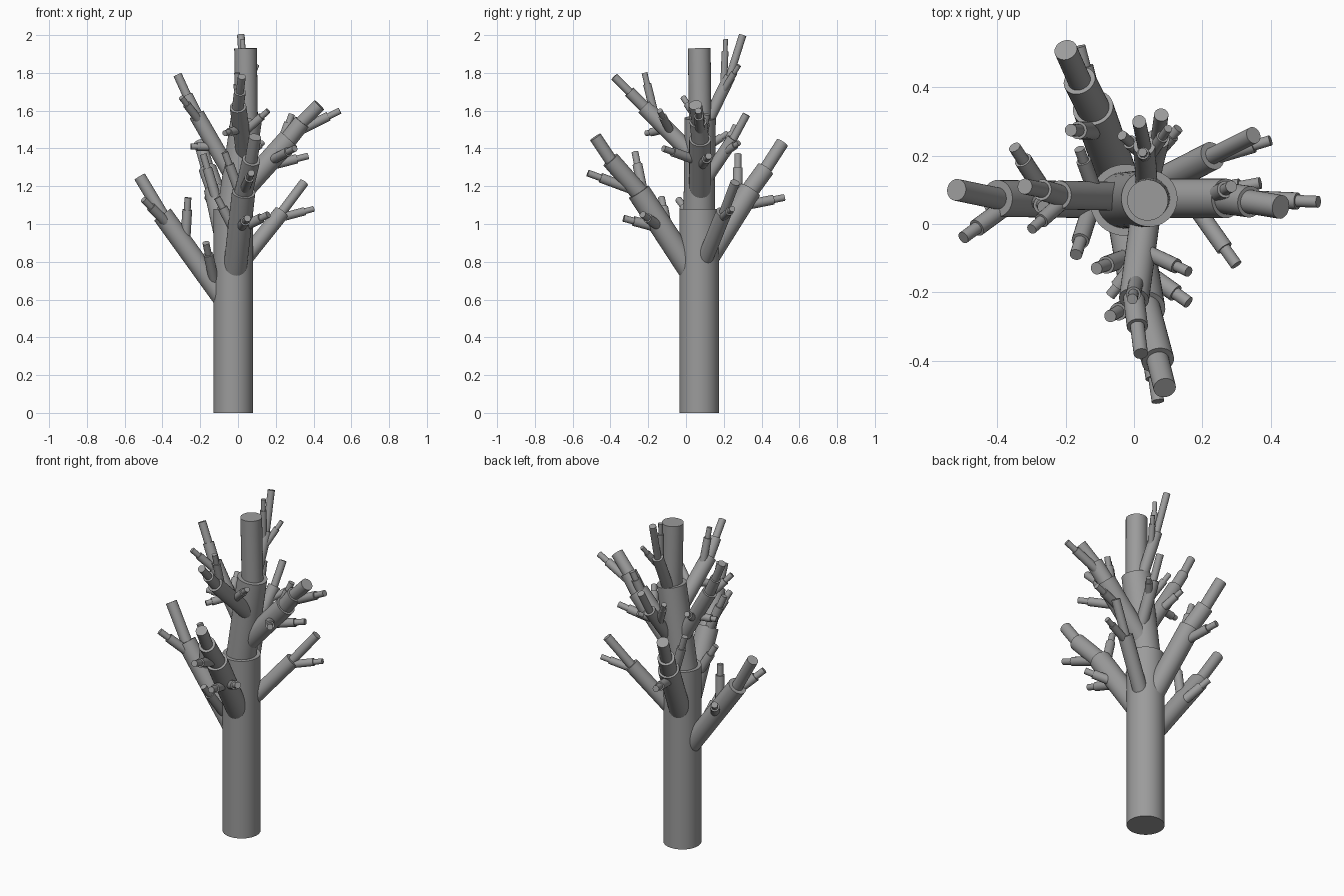
import bpy
import bmesh
import math
from mathutils import Matrix, Vector

default_cube = bpy.data.objects.get("Cube")
if default_cube:
    bpy.data.objects.remove(default_cube, do_unlink=True)

# One plain grey for the whole tree
GREY = (0.33, 0.33, 0.33, 1)
bark = bpy.data.materials.new("bark_grey")
bark.use_nodes = True
bark.diffuse_color = GREY
bark.node_tree.nodes["Principled BSDF"].inputs["Base Color"].default_value = GREY


def add_rod(mesh, start, end, radius, sides):
    """Add a capped cylinder running between two points."""
    axis = end - start
    turn = axis.to_track_quat("Z", "Y").to_matrix().to_4x4()
    place = Matrix.Translation((start + end) / 2) @ turn
    bmesh.ops.create_cone(mesh, cap_ends=True, segments=sides, radius1=radius,
                          radius2=radius, depth=axis.length, matrix=place)


def stepped_rod(name, points, radii, sides=32):
    """Build a chain of cylinders, each one thinner than the one below."""
    points = [Vector(point) for point in points]
    mesh = bmesh.new()
    for index, radius in enumerate(radii):
        start, end = points[index], points[index + 1]
        if index:
            # sink the thinner piece slightly into the thicker one
            start = start - (end - start).normalized() * radius / 2
        add_rod(mesh, start, end, radius, sides)
    data = bpy.data.meshes.new(name)
    mesh.to_mesh(data)
    mesh.free()
    data.materials.append(bark)
    part = bpy.data.objects.new(name, data)
    bpy.context.collection.objects.link(part)
    bpy.ops.object.select_all(action="DESELECT")
    part.select_set(True)
    bpy.context.view_layer.objects.active = part
    bpy.ops.object.shade_smooth_by_angle(angle=math.radians(40))
    return part


def limb(name, points, radii, twig_radius, twigs):
    """Build a branch and its twigs; a twig is (share along first piece, tip)."""
    stepped_rod(name, points, radii)
    root, knee = Vector(points[0]), Vector(points[1])
    for number, (share, tip) in enumerate(twigs, start=1):
        base = root.lerp(knee, share)
        tip = Vector(tip)
        joint = base.lerp(tip, 0.75)
        stepped_rod(f"{name}_twig_{number}", [base, joint, tip],
                    [twig_radius, twig_radius * 0.7], sides=20)


# Trunk in three steps
TRUNK = (-0.025, 0.07)
stepped_rod("trunk",
            [(*TRUNK, 0), (*TRUNK, 1.08), (0.045, 0.075, 1.56), (0.04, 0.07, 1.93)],
            [0.105, 0.083, 0.06], sides=48)

# Lower ring of branches, growing from the thick trunk
limb("lower_right_branch",
     [(*TRUNK, 0.53), (-0.4, 0.075, 1.05), (-0.52, 0.1, 1.25)],
     [0.054, 0.032], 0.026,
     [(0.85, (-0.5, -0.04, 1.13)),
      (0.68, (-0.265, 0.05, 1.14)),
      (0.6, (-0.35, 0.225, 0.98)),
      (0.25, (-0.17, -0.09, 0.9))])

limb("lower_front_branch",
     [(*TRUNK, 0.68), (0.03, -0.25, 1.17), (0.07, -0.4, 1.34), (0.09, -0.48, 1.46)],
     [0.062, 0.048, 0.033], 0.026,
     [(0.6, (0.16, -0.23, 1.05)),
      (0.6, (0.05, -0.33, 1.03)),
      (0.5, (-0.11, -0.13, 1.14)),
      (0.9, (-0.07, -0.27, 1.38)),
      (1, (0.07, -0.52, 1.27))])

limb("lower_back_branch",
     [(*TRUNK, 0.75), (-0.12, 0.34, 1.18), (-0.16, 0.42, 1.29), (-0.2, 0.51, 1.43)],
     [0.06, 0.048, 0.034], 0.026,
     [(0.75, (-0.185, 0.275, 1.37)),
      (0.8, (-0.16, 0.52, 1.14))])

limb("lower_left_branch",
     [(*TRUNK, 0.74), (0.23, 0.2, 1.06), (0.35, 0.26, 1.22)],
     [0.042, 0.025], 0.022,
     [(0.9, (0.4, 0.245, 1.08))])

# Upper ring of branches, growing from the middle trunk
limb("upper_left_branch",
     [(0, 0.075, 1.15), (0.27, 0.075, 1.45), (0.34, 0.065, 1.54), (0.43, 0.05, 1.63)],
     [0.058, 0.046, 0.035], 0.025,
     [(1.1, (0.54, 0.065, 1.6)),
      (0.8, (0.285, 0.11, 1.58)),
      (0.6, (0.3, -0.12, 1.4)),
      (0.5, (0.37, 0.12, 1.36))])

limb("upper_right_branch",
     [(0, 0.08, 1.2), (-0.22, 0.085, 1.58), (-0.27, 0.1, 1.68), (-0.32, 0.11, 1.79)],
     [0.042, 0.031, 0.023], 0.022,
     [(0.85, (-0.3, -0.015, 1.67)),
      (0.5, (-0.16, 0.22, 1.48)),
      (0.55, (-0.25, 0.06, 1.41))])

limb("upper_front_branch",
     [(0.04, 0.07, 1.33), (0, -0.22, 1.62), (0.01, -0.3, 1.7), (0.02, -0.38, 1.78)],
     [0.044, 0.031, 0.021], 0.022,
     [(0.8, (-0.005, -0.22, 1.8)),
      (0.6, (-0.07, -0.21, 1.48)),
      (0.5, (0.16, -0.14, 1.6))])

limb("upper_back_branch",
     [(0.03, 0.08, 1.2), (0.07, 0.25, 1.45), (0.08, 0.32, 1.58)],
     [0.034, 0.021], 0.021,
     [(0.7, (0.13, 0.28, 1.43)),
      (0.6, (-0.035, 0.26, 1.52))])

# Highest branch, behind the top of the trunk
limb("top_back_branch",
     [(0.04, 0.07, 1.45), (0.03, 0.23, 1.78), (0.015, 0.3, 2)],
     [0.032, 0.02], 0.018,
     [(0.8, (0.025, 0.21, 1.98)),
      (0.7, (0.1, 0.28, 1.84))])
